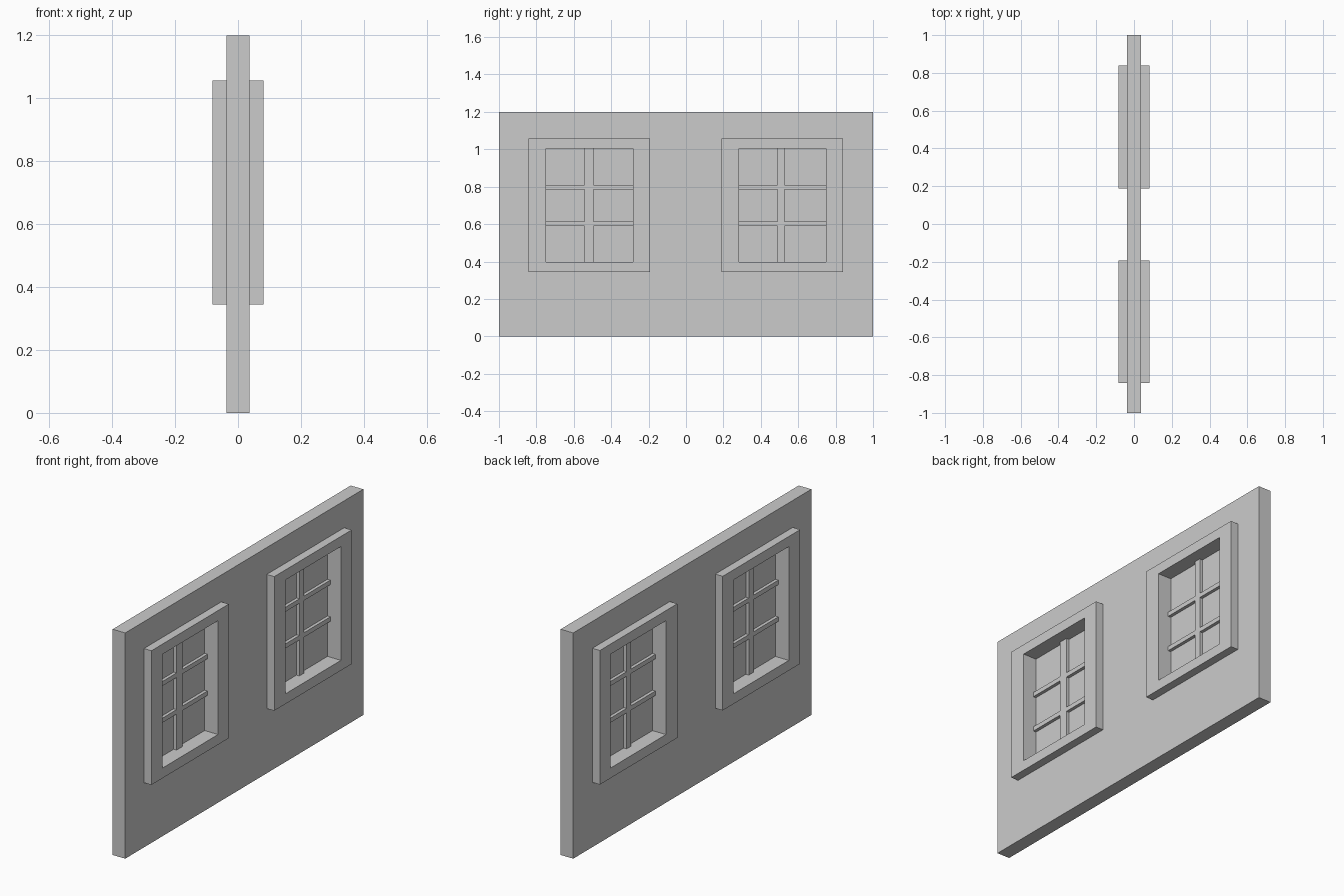
import bpy
import bmesh

if "Cube" in bpy.data.objects:
    bpy.data.objects.remove(bpy.data.objects["Cube"])

WALL = 0.037       # half thickness of the wall
FRAME = 0.081      # half thickness of the window frames
PANE = 0.002       # half thickness of the panes
BAR = 0.019        # how far the glazing bars stand out


def make_object(name, bm):
    bmesh.ops.recalc_face_normals(bm, faces=bm.faces)
    mesh = bpy.data.meshes.new(name)
    bm.to_mesh(mesh)
    bm.free()
    obj = bpy.data.objects.new(name, mesh)
    bpy.context.collection.objects.link(obj)
    return obj


def add_box(bm, x, y, z):
    """Box from (min, max) pairs."""
    verts = bmesh.ops.create_cube(bm, size=1)["verts"]
    for v in verts:
        v.co = [lo + (c + 0.5) * (hi - lo) for c, (lo, hi) in zip(v.co, (x, y, z))]


def box(name, x, y, z):
    bm = bmesh.new()
    add_box(bm, x, y, z)
    return make_object(name, bm)


def rect_frame(name, half, outer, inner):
    """Rectangular ring through the wall; rects are (y0, y1, z0, z1)."""
    bm = bmesh.new()

    def loop(x, r):
        return [bm.verts.new((x, y, z)) for y, z in
                ((r[0], r[2]), (r[1], r[2]), (r[1], r[3]), (r[0], r[3]))]

    loops = [loop(half, outer), loop(half, inner), loop(-half, inner), loop(-half, outer)]
    for a, b in zip(loops, loops[1:] + loops[:1]):
        for i in range(4):
            j = (i + 1) % 4
            bm.faces.new((a[i], a[j], b[j], b[i]))
    return make_object(name, bm)


# Wall
wall = box("wall", (-WALL, WALL), (-1, 1), (0, 1.2))

# Windows: name, centre y of the pane, bar half width on the +x and -x sides
for side, cy, widths in (("left", -0.516, (0.024, 0.019)),
                         ("right", 0.516, (0.019, 0.019))):
    y0, y1, z0, z1 = cy - 0.232, cy + 0.233, 0.398, 1.003

    # Hole in the wall, its edge hidden inside the frame
    cutter = box(side + "_window_cutter", (-0.2, 0.2),
                 (y0 - 0.03, y1 + 0.03), (z0 - 0.02, z1 + 0.02))
    cutter.hide_render = True
    cutter.hide_set(True)
    mod = wall.modifiers.new(side + "_window_hole", "BOOLEAN")
    mod.object = cutter
    mod.operation = "DIFFERENCE"
    mod.solver = "EXACT"

    # Frame and pane
    rect_frame(side + "_window_frame", FRAME,
               (cy - 0.327, cy + 0.323, 0.344, 1.057), (y0, y1, z0, z1))
    box(side + "_window_pane", (-PANE, PANE), (y0, y1), (z0, z1))

    # Glazing bars on both faces: one upright and two split crossbars
    bm = bmesh.new()
    by = cy - 0.003 if side == "left" else cy - 0.009
    for x, w in zip(((PANE, BAR), (-BAR, -PANE)), widths):
        add_box(bm, x, (by - w, by + w), (z0, z1))
        for z in (0.601, 0.796):
            add_box(bm, x, (y0, by - w), (z - 0.012, z + 0.012))
            add_box(bm, x, (by + w, y1), (z - 0.012, z + 0.012))
    make_object(side + "_window_bars", bm)
